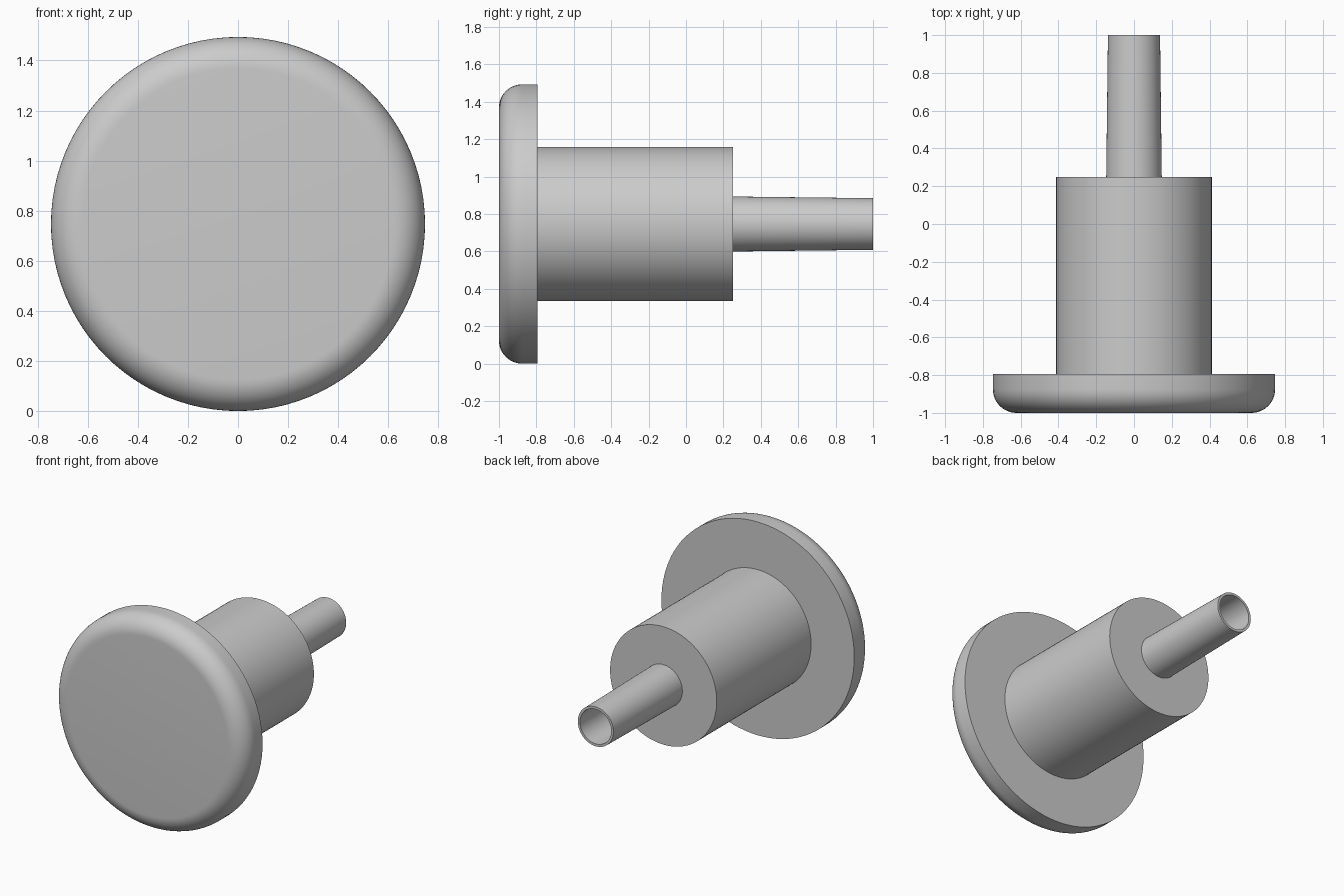
import bpy
import bmesh
from math import cos, sin, pi, radians
from mathutils import Matrix, Vector

default = bpy.data.objects.get("Cube")
if default:
    bpy.data.objects.remove(default, do_unlink=True)

AXIS_Z = 0.747
SEGMENTS = 96

grey = bpy.data.materials.new("plain_grey")
grey.use_nodes = True
colour = (0.6, 0.6, 0.6, 1)
grey.diffuse_color = colour
grey.node_tree.nodes["Principled BSDF"].inputs["Base Color"].default_value = colour


def lathe(name, profile):
    """Spin a (radius, y) profile around the horizontal y axis."""
    bm = bmesh.new()
    verts = [bm.verts.new((r, y, 0)) for r, y in profile]
    edges = [bm.edges.new(pair) for pair in zip(verts, verts[1:])]
    bmesh.ops.spin(bm, geom=verts + edges, cent=(0, 0, 0), axis=(0, 1, 0),
                   angle=2 * pi, steps=SEGMENTS, use_merge=True)
    bmesh.ops.remove_doubles(bm, verts=bm.verts, dist=0.0001)
    bmesh.ops.recalc_face_normals(bm, faces=bm.faces)
    bmesh.ops.transform(bm, matrix=Matrix.Translation(Vector((0, 0, AXIS_Z))),
                        verts=bm.verts)
    mesh = bpy.data.meshes.new(name)
    bm.to_mesh(mesh)
    bm.free()
    mesh.materials.append(grey)
    obj = bpy.data.objects.new(name, mesh)
    bpy.context.collection.objects.link(obj)
    bpy.ops.object.select_all(action="DESELECT")
    obj.select_set(True)
    bpy.context.view_layer.objects.active = obj
    bpy.ops.object.shade_smooth_by_angle(angle=radians(30))
    return obj


# Round front disc with a rolled front rim
R, FILLET, FRONT, BACK = 0.747, 0.125, -1.0, -0.795
rim = [(R - FILLET + FILLET * sin(a), FRONT + FILLET - FILLET * cos(a))
       for a in (i * pi / 24 for i in range(13))]
lathe("front_disc", [(0, FRONT)] + rim + [(R, BACK), (0, BACK)])

# Thick cylindrical body
lathe("body", [(0, BACK), (0.413, BACK), (0.413, 0.25), (0, 0.25)])

# Slightly tapered hollow tube at the back
lathe("rear_tube", [(0, 0.25), (0.147, 0.25), (0.138, 1.0),
                    (0.121, 1.0), (0.121, 0.255), (0, 0.255)])
